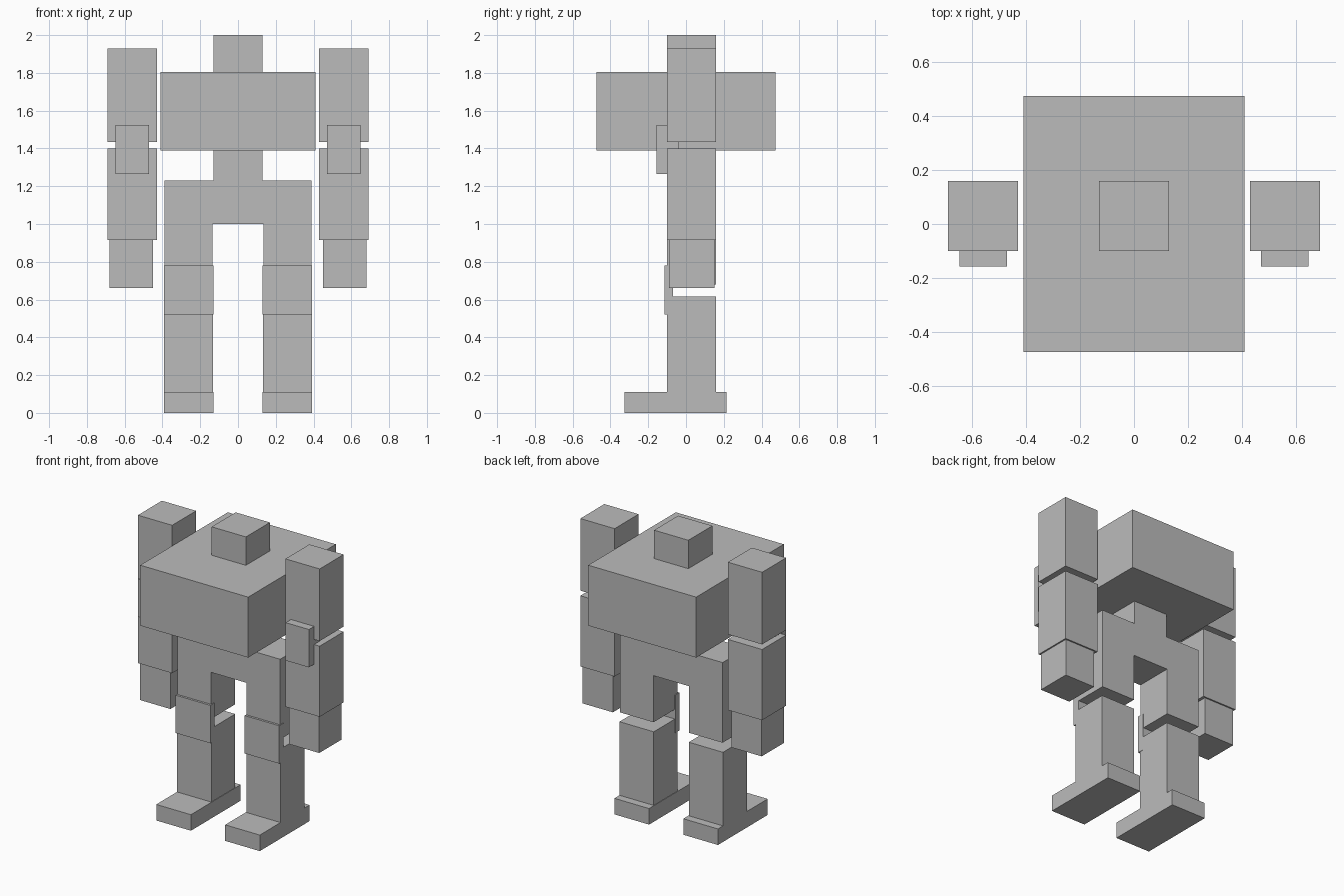
import bpy, bmesh

if "Cube" in bpy.data.objects:
    bpy.data.objects.remove(bpy.data.objects["Cube"])

grey = bpy.data.materials.new("plain grey")
grey.diffuse_color = (0.5, 0.5, 0.5, 1)
grey.use_nodes = True
grey.node_tree.nodes["Principled BSDF"].inputs["Base Color"].default_value = grey.diffuse_color


def finish(name, bm):
    bmesh.ops.recalc_face_normals(bm, faces=bm.faces)
    mesh = bpy.data.meshes.new(name)
    bm.to_mesh(mesh)
    bm.free()
    mesh.materials.append(grey)
    obj = bpy.data.objects.new(name, mesh)
    bpy.context.collection.objects.link(obj)
    return obj


def box(name, x, y, z):
    """Box between (min, max) pairs on each axis."""
    bm = bmesh.new()
    bmesh.ops.create_cube(bm, size=1)
    for v in bm.verts:
        v.co = [a + (b - a) * (c + 0.5) for (a, b), c in zip((x, y, z), v.co)]
    return finish(name, bm)


def extrude_profile(name, half, y):
    """Symmetric x/z outline, given as its right half, extruded along y."""
    bm = bmesh.new()
    outline = half + [(-px, pz) for px, pz in reversed(half)]
    face = bm.faces.new([bm.verts.new((px, y[0], pz)) for px, pz in outline])
    out = bmesh.ops.extrude_face_region(bm, geom=[face])
    moved = [g for g in out["geom"] if isinstance(g, bmesh.types.BMVert)]
    bmesh.ops.translate(bm, verts=moved, vec=(0, y[1] - y[0], 0))
    return finish(name, bm)


LIMB_Y = (-0.1, 0.16)

# Head and wide chest block
box("head", (-0.13, 0.13), LIMB_Y, (1.80, 2.0))
box("chest", (-0.41, 0.41), (-0.475, 0.475), (1.39, 1.805))

# Waist, hips and thighs in one piece
extrude_profile("waist_hips_thighs",
                [(0.13, 1.40), (0.13, 1.23), (0.39, 1.23),
                 (0.39, 0.68), (0.135, 0.68), (0.135, 1.0)], LIMB_Y)

# Limb parts: x range on the right side, y range, z range
limbs = {
    "knee_pad": ((0.13, 0.393), (-0.115, -0.07), (0.52, 0.78)),
    "shin": ((0.133, 0.393), LIMB_Y, (0.10, 0.615)),
    "foot": ((0.13, 0.393), (-0.325, 0.215), (0.0, 0.11)),
    "upper_arm": ((0.43, 0.69), LIMB_Y, (1.435, 1.93)),
    "elbow_pad": ((0.472, 0.648), (-0.157, -0.04), (1.265, 1.525)),
    "forearm": ((0.43, 0.69), LIMB_Y, (0.915, 1.40)),
    "hand": ((0.45, 0.68), (-0.09, 0.15), (0.66, 0.92)),
}
for part, (x, y, z) in limbs.items():
    box("right_" + part, x, y, z)
    box("left_" + part, (-x[1], -x[0]), y, z)
